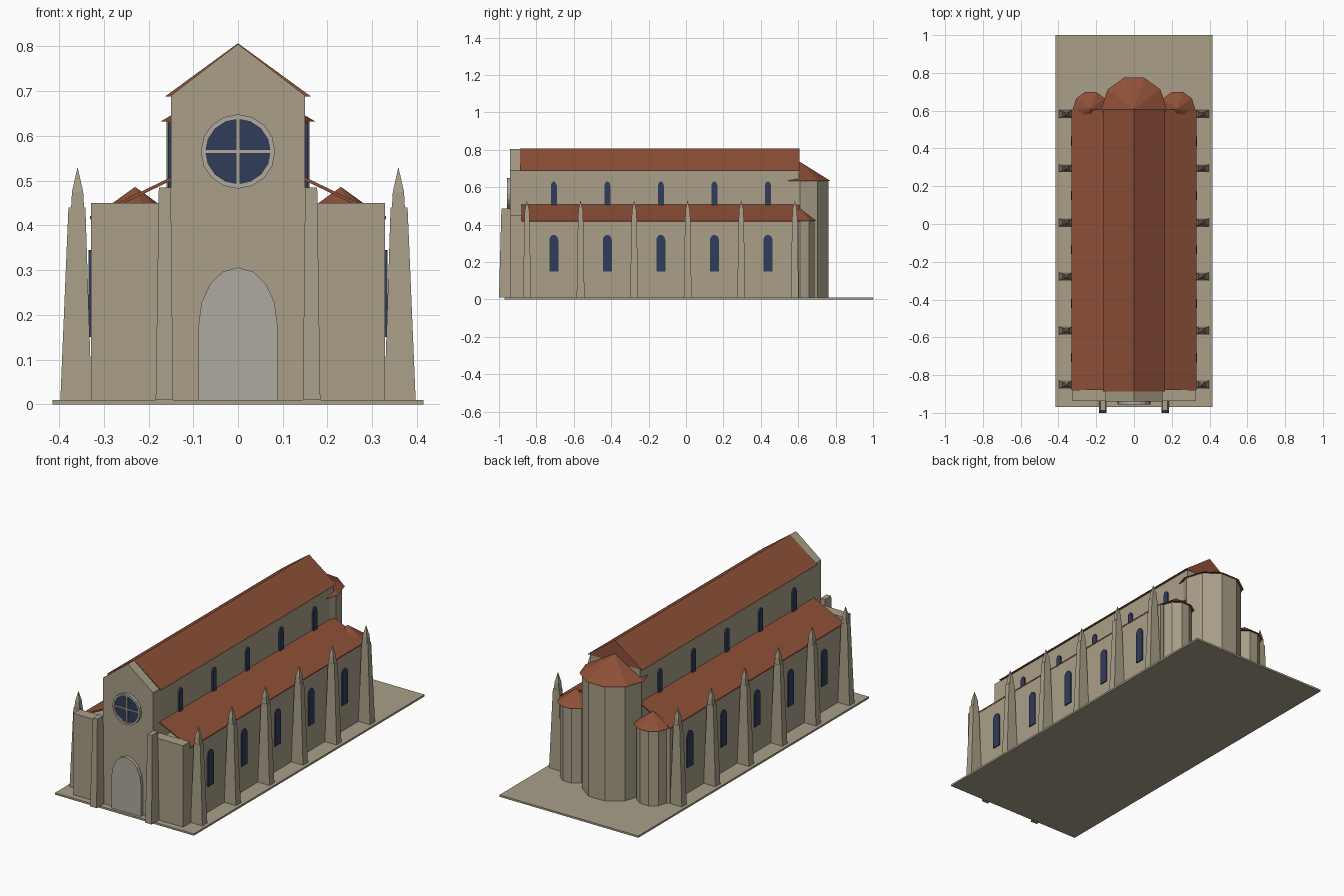
import bpy, bmesh
from math import sin, cos, pi

if "Cube" in bpy.data.objects:
    bpy.data.objects.remove(bpy.data.objects["Cube"])


def material(name, rgb):
    m = bpy.data.materials.new(name)
    m.diffuse_color = (*rgb, 1)
    m.use_nodes = True
    m.node_tree.nodes["Principled BSDF"].inputs["Base Color"].default_value = m.diffuse_color
    return m


STONE = material("stone", (0.40, 0.35, 0.25))
TILE = material("tile", (0.27, 0.08, 0.04))
GLASS = material("glass", (0.03, 0.045, 0.10))
TRIM = material("trim", (0.42, 0.40, 0.35))


def loft(name, rings, mat):
    """Closed solid through rings that have equal point counts."""
    bm = bmesh.new()
    loops = [[bm.verts.new(p) for p in r] for r in rings]
    n = len(loops[0])
    for a, b in zip(loops, loops[1:]):
        for i in range(n):
            j = (i + 1) % n
            bm.faces.new((a[i], a[j], b[j], b[i]))
    bm.faces.new(loops[0])
    bm.faces.new(loops[-1])
    bmesh.ops.remove_doubles(bm, verts=bm.verts, dist=1e-6)
    bmesh.ops.recalc_face_normals(bm, faces=bm.faces)
    me = bpy.data.meshes.new(name)
    bm.to_mesh(me)
    bm.free()
    me.materials.append(mat)
    ob = bpy.data.objects.new(name, me)
    bpy.context.collection.objects.link(ob)
    return ob


def rect(x0, x1, y0, y1, z):
    return [(x0, y0, z), (x1, y0, z), (x1, y1, z), (x0, y1, z)]


def box(name, x0, x1, y0, y1, z0, z1, mat):
    return loft(name, [rect(x0, x1, y0, y1, z0), rect(x0, x1, y0, y1, z1)], mat)


def along_y(name, outline, y0, y1, mat):
    return loft(name, [[(x, y, z) for x, z in outline] for y in (y0, y1)], mat)


def along_x(name, outline, x0, x1, mat):
    return loft(name, [[(x, y, z) for y, z in outline] for x in (x0, x1)], mat)


def arch(c, half, z0, spring, top, n=8):
    """Round-headed opening outline."""
    curve = [(c + half * cos(pi * i / n), spring + (top - spring) * sin(pi * i / n))
             for i in range(n + 1)]
    return [(c - half, z0), (c + half, z0)] + curve


def ring(x, y, z, r, n=10):
    return [(x + r * cos(2 * pi * i / n), y + r * sin(2 * pi * i / n), z) for i in range(n)]


def apse(name, x, y, r, h, roof_r, peak):
    loft(name + "_wall", [ring(x, y, 0.01, r), ring(x, y, h, r)], STONE)
    bpy.ops.mesh.primitive_cone_add(vertices=10, radius1=roof_r, depth=peak - h,
                                    location=(x, y, (peak + h) / 2),
                                    rotation=(0, 0, pi / 2))
    roof = bpy.context.object
    roof.name = name + "_roof"
    roof.data.materials.append(TILE)


# Ground slab and main volumes
box("base_slab", -0.415, 0.415, -0.97, 1.0, 0, 0.01, STONE)
box("nave", -0.148, 0.148, -0.90, 0.605, 0.01, 0.69, STONE)
along_y("nave_roof", [(-0.163, 0.688), (0.163, 0.688), (0, 0.807)], -0.888, 0.607, TILE)

# Facade: wide lower wall, upper wall, gable
box("facade_lower", -0.328, 0.328, -0.937, -0.88, 0.01, 0.45, STONE)
box("facade_upper", -0.15, 0.15, -0.94, -0.888, 0.45, 0.69, STONE)
along_y("facade_gable", [(-0.15, 0.69), (0.15, 0.69), (0, 0.805)], -0.94, -0.888, STONE)
along_y("door", arch(0, 0.088, 0.01, 0.18, 0.306), -0.955, -0.93, TRIM)

# Rose window
ROSE_Z = 0.565


def circle(r, n=16):
    return [(r * sin(2 * pi * i / n), ROSE_Z + r * cos(2 * pi * i / n)) for i in range(n)]


along_y("rose_glass", circle(0.075), -0.947, -0.935, GLASS)
rose = [[(x, y, z) for x, z in circle(r)] for r, y in
        ((0.072, -0.938), (0.072, -0.956), (0.083, -0.956), (0.083, -0.938))]
frame = loft("rose_frame", rose, TRIM)
bm = bmesh.new()
bm.from_mesh(frame.data)
bmesh.ops.delete(bm, geom=[f for f in bm.faces if len(f.verts) > 4], context='FACES_ONLY')
bmesh.ops.recalc_face_normals(bm, faces=bm.faces)
bm.to_mesh(frame.data)
bm.free()
box("rose_bar_upright", -0.004, 0.004, -0.953, -0.94, ROSE_Z - 0.073, ROSE_Z + 0.073, TRIM)
box("rose_bar_cross", -0.073, 0.073, -0.953, -0.94, ROSE_Z - 0.004, ROSE_Z + 0.004, TRIM)

# East end
apse("main_apse", 0, 0.61, 0.16, 0.632, 0.173, 0.735)

BAY = 0.2863
for s, side in ((-1, "left"), (1, "right")):
    # Aisle with an open lean-to roof slab
    box(f"aisle_{side}", s * 0.14, s * 0.328, -0.89, 0.605, 0.01, 0.418, STONE)
    along_y(f"aisle_roof_{side}",
            [(s * 0.145, 0.510), (s * 0.331, 0.420), (s * 0.331, 0.413), (s * 0.145, 0.502)],
            -0.88, 0.607, TILE)
    apse(f"side_apse_{side}", s * 0.23, 0.61, 0.08, 0.418, 0.094, 0.486)

    # Facade buttress
    loft(f"facade_buttress_{side}",
         [rect(s * 0.145, s * 0.184, -1.0, -0.935, 0.01),
          rect(s * 0.150, s * 0.177, -0.987, -0.935, 0.485)], STONE)

    # Windows between the buttresses
    for i in range(5):
        y = -0.707 + BAY * i
        along_x(f"aisle_window_{side}_{i}", arch(y, 0.024, 0.15, 0.315, 0.345),
                s * 0.32, s * 0.334, GLASS)
        along_x(f"clerestory_window_{side}_{i}", arch(y, 0.016, 0.47, 0.605, 0.63),
                s * 0.14, s * 0.156, GLASS)

    # Tapered side buttresses with pinnacles
    for i in range(6):
        y = -0.85 + BAY * i
        loft(f"buttress_{side}_{i}",
             [rect(s * 0.327, s * 0.397, y - 0.021, y + 0.021, 0.01),
              rect(s * 0.341, s * 0.379, y - 0.014, y + 0.014, 0.44)], STONE)
        loft(f"pinnacle_{side}_{i}",
             [rect(s * 0.344, s * 0.373, y - 0.013, y + 0.013, 0.44),
              rect(s * 0.346, s * 0.371, y - 0.012, y + 0.012, 0.475),
              rect(s * 0.358, s * 0.359, y - 0.0005, y + 0.0005, 0.528)], STONE)
